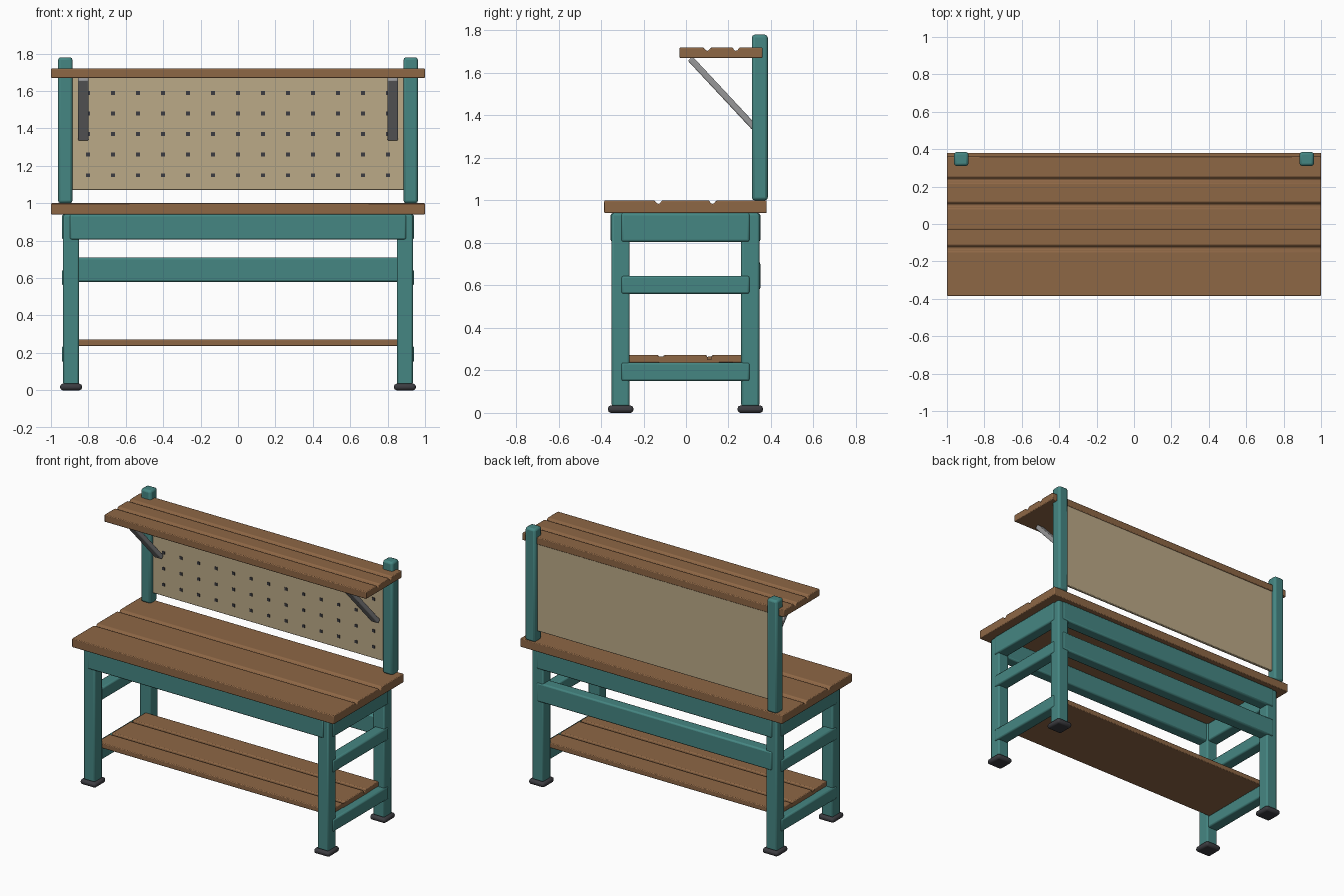
import bpy
import bmesh
import math
from mathutils import Vector

cube = bpy.data.objects.get("Cube")
if cube:
    bpy.data.objects.remove(cube, do_unlink=True)


def material(name, r, g, b):
    mat = bpy.data.materials.new(name)
    mat.use_nodes = True
    mat.diffuse_color = (r, g, b, 1)
    mat.node_tree.nodes["Principled BSDF"].inputs["Base Color"].default_value = (r, g, b, 1)
    return mat


TEAL = material("teal paint", 0.06, 0.24, 0.225)
WOOD = material("brown wood", 0.27, 0.135, 0.06)
BOARD = material("tan board", 0.50, 0.40, 0.245)
DARK = material("dark rubber", 0.045, 0.045, 0.052)
STEEL = material("grey steel", 0.31, 0.31, 0.315)


def finish(name, bm, mat, bevel):
    bmesh.ops.recalc_face_normals(bm, faces=bm.faces)
    mesh = bpy.data.meshes.new(name)
    bm.to_mesh(mesh)
    bm.free()
    mesh.materials.append(mat)
    obj = bpy.data.objects.new(name, mesh)
    bpy.context.collection.objects.link(obj)
    if bevel:
        mod = obj.modifiers.new("Bevel", "BEVEL")
        mod.width = bevel
        mod.segments = 2
        mod.limit_method = "ANGLE"
    bpy.ops.object.select_all(action="DESELECT")
    obj.select_set(True)
    bpy.context.view_layer.objects.active = obj
    bpy.ops.object.shade_smooth_by_angle(angle=math.radians(30))
    return obj


def add_box(bm, xs, ys, zs):
    verts = bmesh.ops.create_cube(bm, size=1)["verts"]
    for v in verts:
        v.co = Vector([(a + b) / 2 + c * (b - a) for (a, b), c in zip((xs, ys, zs), v.co)])


def box(name, xs, ys, zs, mat, bevel=0.01):
    bm = bmesh.new()
    add_box(bm, xs, ys, zs)
    return finish(name, bm, mat, bevel)


def planks(name, half, ys, zs, grooves, width, depth, bevel=0.008):
    """Slab running along x, its top scored by grooves between the planks."""
    (y0, y1), (z0, z1) = ys, zs
    profile = [(y0, z0), (y0, z1)]
    for g in grooves:
        profile += [(g - width / 2, z1), (g - 0.005, z1 - depth),
                    (g + 0.005, z1 - depth), (g + width / 2, z1)]
    profile += [(y1, z1), (y1, z0)]
    bm = bmesh.new()
    face = bm.faces.new([bm.verts.new((-half, y, z)) for y, z in profile])
    new = bmesh.ops.extrude_face_region(bm, geom=[face])["geom"]
    bmesh.ops.translate(bm, vec=(2 * half, 0, 0),
                        verts=[v for v in new if isinstance(v, bmesh.types.BMVert)])
    return finish(name, bm, WOOD, bevel)


def span(side, a, b):
    return tuple(sorted((side * a, side * b)))


FRONT_LEG, REAR_LEG = (-0.35, -0.265), (0.26, 0.345)

# Wooden surfaces
planks("bench_top", 1.0, (-0.385, 0.38), (0.94, 1.0), (-0.13, 0.125), 0.036, 0.016)
planks("upper_shelf", 1.0, (-0.03, 0.36), (1.67, 1.72), (0.1, 0.235), 0.034, 0.016)
planks("lower_shelf", 0.89, (-0.268, 0.264), (0.237, 0.272), (-0.117, 0.11), 0.024, 0.03, 0.006)

# Long rails
box("front_apron", (-0.9, 0.9), (-0.355, -0.275), (0.805, 0.94), TEAL)
box("rear_apron", (-0.9, 0.9), (0.27, 0.35), (0.805, 0.94), TEAL)
box("rear_rail", (-0.9, 0.9), (0.27, 0.35), (0.58, 0.71), TEAL)

for word, s in (("left", 1), ("right", -1)):
    # Legs and feet
    for end, ys in (("front", FRONT_LEG), ("rear", REAR_LEG)):
        box(f"{end}_{word}_leg", span(s, 0.85, 0.935), ys, (0.03, 0.94), TEAL)
        mid = sum(ys) / 2
        box(f"{end}_{word}_foot", span(s, 0.834, 0.951), (mid - 0.06, mid + 0.06),
            (0, 0.035), DARK, 0.014)
    # Side rails
    for level, zs in (("upper", (0.805, 0.94)), ("middle", (0.56, 0.645)),
                      ("lower", (0.15, 0.237))):
        box(f"{level}_{word}_side_rail", span(s, 0.86, 0.941), (-0.305, 0.3), zs, TEAL)
    # Upright post
    box(f"{word}_post", span(s, 0.885, 0.962), (0.31, 0.385), (1.0, 1.78), TEAL, 0.014)
    # Slanted shelf bracket
    top, foot = Vector((0, 0.02, 1.667)), Vector((0, 0.322, 1.343))
    way = foot - top
    brace = box(f"{word}_shelf_bracket", (-0.028, 0.028), (-0.015, 0.015),
                (-way.length / 2, way.length / 2), STEEL, 0.006)
    brace.location = (top + foot) / 2 + Vector((s * 0.827, 0, 0))
    brace.rotation_euler.x = math.atan2(-way.y, way.z)

# Pegboard with its grid of square holes
box("pegboard", (-0.888, 0.888), (0.335, 0.355), (1.07, 1.675), BOARD, 0.004)
holes = bmesh.new()
for col in range(-6, 7):
    for row in range(5):
        x, z = col * 0.1337, 1.15 + row * 0.11
        add_box(holes, (x - 0.01, x + 0.01), (0.332, 0.337), (z - 0.01, z + 0.01))
finish("pegboard_holes", holes, DARK, 0)
